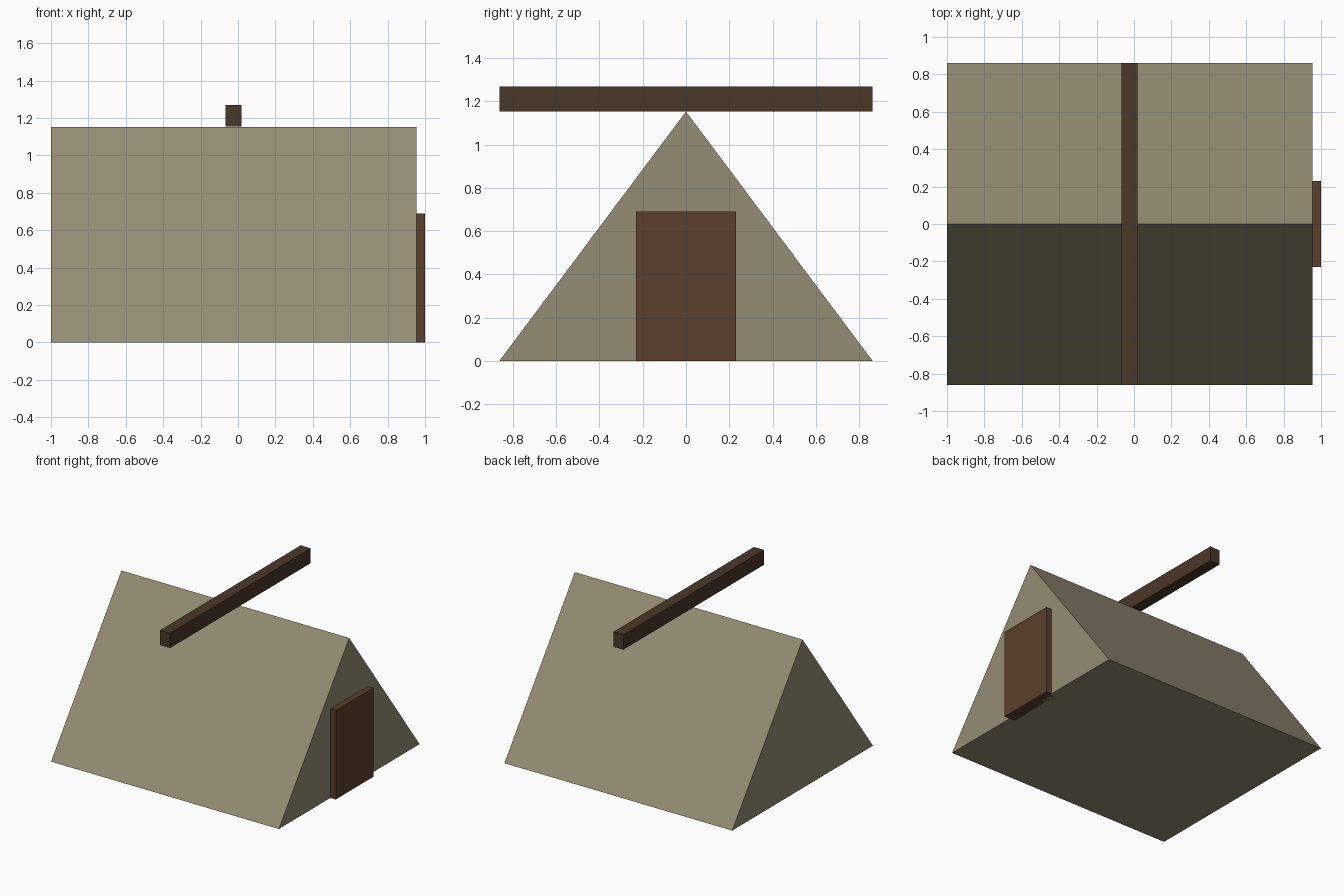
import bpy

if "Cube" in bpy.data.objects:
    bpy.data.objects.remove(bpy.data.objects["Cube"])


def srgb(hexcode):
    vals = [int(hexcode[i:i + 2], 16) / 255 for i in (0, 2, 4)]
    return [((v + 0.055) / 1.055) ** 2.4 if v > 0.04 else v / 12.92 for v in vals] + [1]


def extrude_x(name, profile, x0, x1, color):
    """Solid made by sweeping a counter-clockwise (y, z) profile along x."""
    n = len(profile)
    verts = [(x, y, z) for x in (x0, x1) for y, z in profile]
    faces = [list(range(n))[::-1], list(range(n, 2 * n))]
    faces += [[i, (i + 1) % n, n + (i + 1) % n, n + i] for i in range(n)]
    mesh = bpy.data.meshes.new(name)
    mesh.from_pydata(verts, [], faces)
    mat = bpy.data.materials.new(name)
    mat.diffuse_color = srgb(color)
    mat.use_nodes = True
    mat.node_tree.nodes["Principled BSDF"].inputs["Base Color"].default_value = mat.diffuse_color
    mesh.materials.append(mat)
    obj = bpy.data.objects.new(name, mesh)
    bpy.context.collection.objects.link(obj)
    return obj


def rect(half_width, z0, z1):
    return [(-half_width, z0), (half_width, z0), (half_width, z1), (-half_width, z1)]


# Triangular tent body
extrude_x("tent_body", [(-0.862, 0), (0.862, 0), (0, 1.152)], -1.0, 0.954, "948c73")

# Door panel, half sunk into the gable
extrude_x("door", rect(0.23, 0, 0.69), 0.908, 1.0, "5a402d")

# Beam lying across the ridge
extrude_x("ridge_beam", rect(0.862, 1.153, 1.268), -0.066, 0.02, "4a3828")
